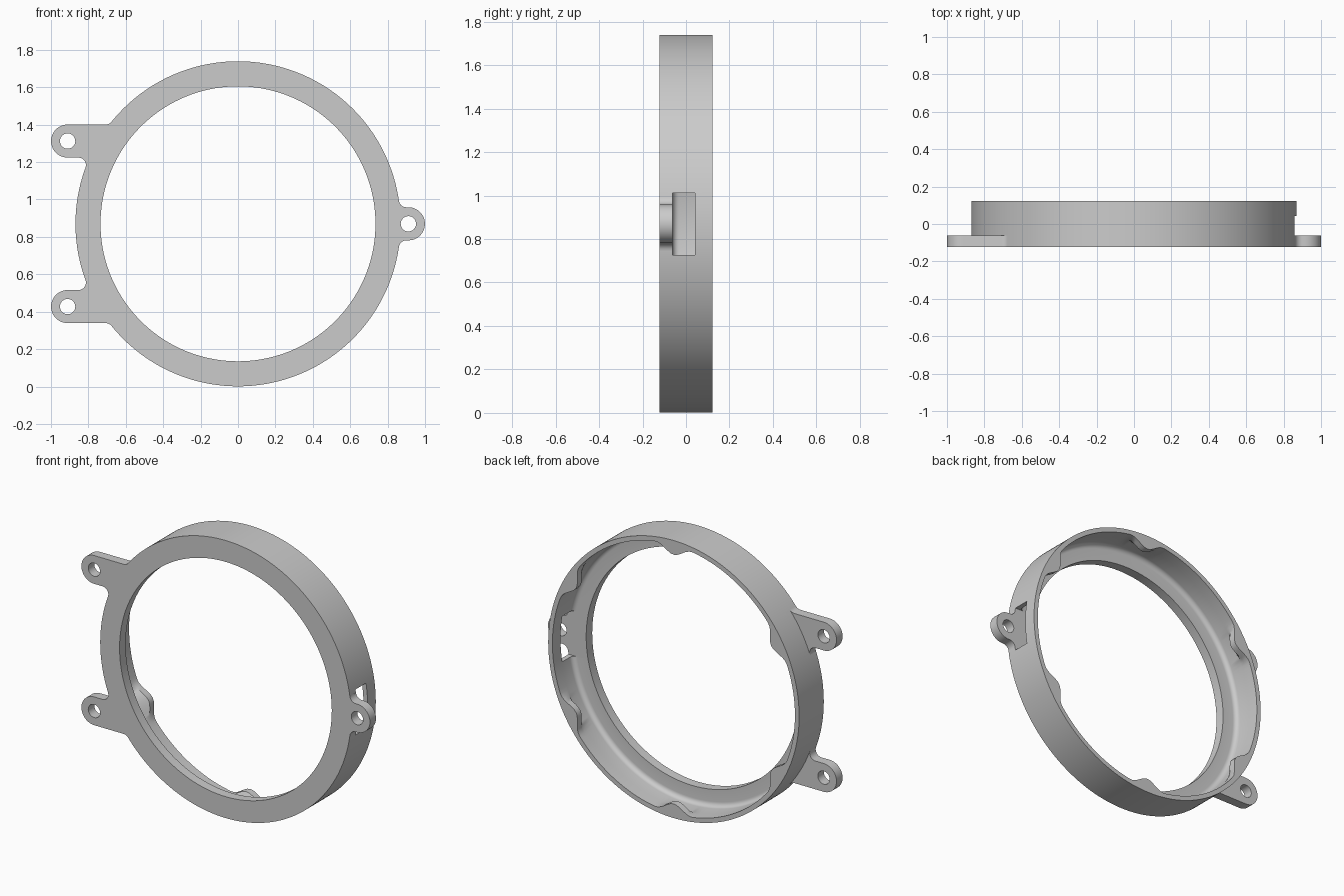
import bpy, bmesh
from math import sin, cos, pi, sqrt, radians, atan2
from mathutils import Vector

if "Cube" in bpy.data.objects:
    bpy.data.objects.remove(bpy.data.objects["Cube"])

R, CZ = 0.869, 0.87            # outer radius and centre height
FRONT, BACK, PLATE = -0.122, 0.122, -0.062
WALL = 0.84                    # inner radius of the thin wall

grey = bpy.data.materials.new("light grey plastic")
grey.use_nodes = True
tone = (0.6, 0.6, 0.6, 1)
grey.diffuse_color = tone
grey.node_tree.nodes["Principled BSDF"].inputs["Base Color"].default_value = tone


def add_object(name, data):
    ob = bpy.data.objects.new(name, data)
    bpy.context.collection.objects.link(ob)
    return ob


def select_only(ob):
    bpy.ops.object.select_all(action='DESELECT')
    ob.select_set(True)
    bpy.context.view_layer.objects.active = ob


def arc(cx, cz, r, a0, a1, steps=12):
    return [(cx + r * cos(a0 + (a1 - a0) * i / steps),
             cz + r * sin(a0 + (a1 - a0) * i / steps)) for i in range(steps + 1)]


def make_ring(count=240):
    """Lathed L-section; six snap bumps swell inward near the back rim."""
    profile = [(R, FRONT, 0), (R, BACK, 0), (WALL, BACK, 1), (WALL, 0.08, 1), (WALL, 0.05, 0)]
    f = 0.03
    profile += [(r, y, 0) for r, y in arc(WALL - f, PLATE + f, f, 0, -pi / 2, 6)]
    profile += [(0.735, PLATE, 0), (0.735, FRONT, 0)]
    bm = bmesh.new()
    rows = []
    for i in range(count):
        a = 2 * pi * i / count
        off = (a - radians(30) + pi / 6) % (pi / 3) - pi / 6
        swell = 0.06 * cos(off / radians(9) * pi / 2) ** 2 if abs(off) < radians(9) else 0
        rows.append([bm.verts.new(((r - w * swell) * cos(a), y, CZ + (r - w * swell) * sin(a)))
                     for r, y, w in profile])
    m = len(profile)
    for i in range(count):
        p, q = rows[i], rows[(i + 1) % count]
        for j in range(m):
            k = (j + 1) % m
            bm.faces.new((p[j], p[k], q[k], q[j]))
    bmesh.ops.recalc_face_normals(bm, faces=bm.faces)
    mesh = bpy.data.meshes.new("ring_body")
    bm.to_mesh(mesh)
    bm.free()
    return add_object("ring_body", mesh)


def make_lug(name, side, dz, half=0.0885, fillet=0.04, cx=0.911):
    """Flat rounded lug with a screw hole, filleted into the ring."""
    def blend(sign):
        zc = dz + sign * (half + fillet)
        xc = sqrt((R + fillet) ** 2 - zc ** 2)
        a = atan2(-zc, -xc)
        a += 2 * pi if sign < 0 and a < 0 else 0
        a -= 2 * pi if sign > 0 and a > 0 else 0
        return arc(xc, zc, fillet, a, -sign * pi / 2, 8)
    lower, upper = blend(-1), blend(1)
    outline = lower + arc(cx, dz, half, -pi / 2, pi / 2, 24) + upper[::-1]
    outline += [tuple(Vector(p) * 0.95) for p in (upper[0], lower[0])]
    curve = bpy.data.curves.new(name, 'CURVE')
    curve.dimensions, curve.fill_mode = '2D', 'BOTH'
    curve.extrude = (PLATE - FRONT) / 2
    for pts in (outline, arc(cx, dz, 0.041, 0, 2 * pi, 32)[:-1]):
        s = curve.splines.new('POLY')
        s.points.add(len(pts) - 1)
        for v, (x, z) in zip(s.points, pts):
            v.co = (side * x, z, 0, 1)
        s.use_cyclic_u = True
    ob = add_object(name, curve)
    ob.rotation_euler.x = pi / 2
    ob.location = (0, (PLATE + FRONT) / 2, CZ)
    select_only(ob)
    bpy.ops.object.convert(target='MESH')
    ob = bpy.context.object
    bm = bmesh.new()
    bm.from_mesh(ob.data)
    bmesh.ops.remove_doubles(bm, verts=bm.verts, dist=1e-5)
    bmesh.ops.recalc_face_normals(bm, faces=bm.faces)
    bm.to_mesh(ob.data)
    bm.free()
    return ob


def combine(target, tool, operation):
    mod = target.modifiers.new(operation.lower(), 'BOOLEAN')
    mod.object, mod.operation, mod.solver = tool, operation, 'EXACT'
    select_only(target)
    bpy.ops.object.modifier_apply(modifier=mod.name)
    bpy.data.objects.remove(tool)


ring = make_ring()

# Three mounting lugs: one on the left, a pair on the right
for name, side, dz in (("left_lug", 1, 0), ("upper_right_lug", -1, 0.4425),
                       ("lower_right_lug", -1, -0.4425)):
    combine(ring, make_lug(name, side, dz), 'UNION')

# Rectangular slot through the wall behind the left lug
bpy.ops.mesh.primitive_cube_add(size=1, location=(0.87, -0.01, CZ))
slot = bpy.context.object
slot.name = "slot_cutter"
slot.scale = (0.18, 0.104, 0.285)
slot.hide_render = True
combine(ring, slot, 'DIFFERENCE')

ring.name = "mounting_ring"
ring.data.materials.clear()
ring.data.materials.append(grey)
select_only(ring)
bpy.ops.object.shade_smooth_by_angle(angle=radians(30))
